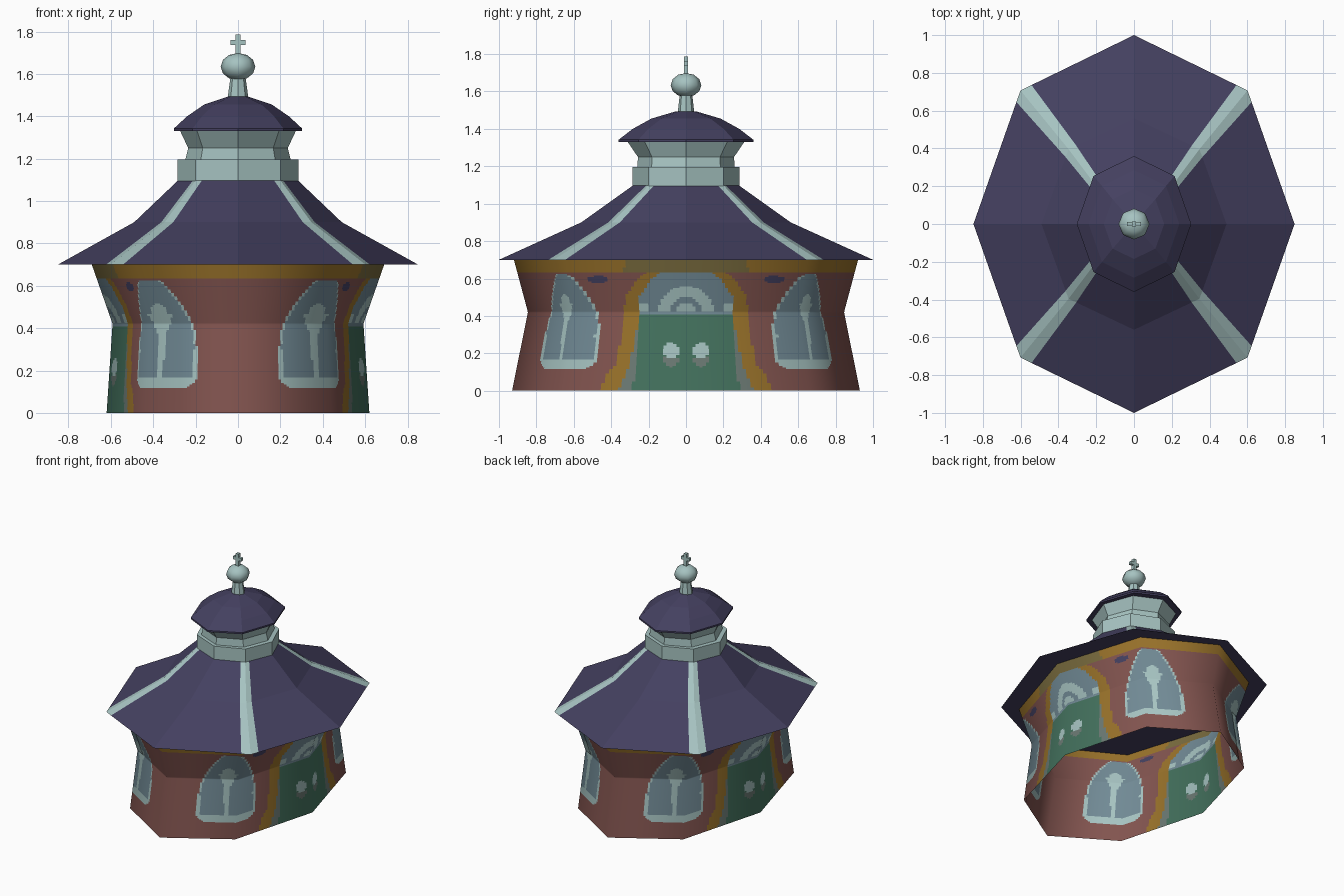
import bpy, bmesh, math

if "Cube" in bpy.data.objects:
    bpy.data.objects.remove(bpy.data.objects["Cube"])


def mat(name, r, g, b):
    m = bpy.data.materials.new(name)
    lin = [((c / 255 + 0.055) / 1.055) ** 2.4 for c in (r, g, b)]
    m.diffuse_color = (*lin, 1)
    m.use_nodes = True
    m.node_tree.nodes["Principled BSDF"].inputs["Base Color"].default_value = m.diffuse_color
    return m


BRICK = mat("brick red", 130, 84, 79)
PALE = mat("pale mint", 166, 195, 193)
SLATE = mat("slate blue glass", 113, 138, 149)
GOLD = mat("gold trim", 153, 114, 42)
OLIVE = mat("olive trim", 122, 108, 62)
GREEN = mat("door green", 68, 114, 94)
GREY = mat("grey green", 108, 122, 116)
ROOF = mat("dark violet", 68, 64, 96)


def finish(name, bm, mats, fix=True):
    if fix:
        bmesh.ops.recalc_face_normals(bm, faces=bm.faces)
    me = bpy.data.meshes.new(name)
    bm.to_mesh(me)
    bm.free()
    for m in mats:
        me.materials.append(m)
    ob = bpy.data.objects.new(name, me)
    bpy.context.collection.objects.link(ob)
    return ob


def ring(rx, ry, z, n=8):
    return [(rx * math.cos(2 * math.pi * i / n), ry * math.sin(2 * math.pi * i / n), z)
            for i in range(n)]


def loft(name, rings, m, n=8, smooth=False):
    """Closed stack of elliptical n-sided rings."""
    bm = bmesh.new()
    rows = [[bm.verts.new(p) for p in ring(*r, n)] for r in rings]
    for a, b in zip(rows, rows[1:]):
        for i in range(n):
            bm.faces.new((a[i], a[(i + 1) % n], b[(i + 1) % n], b[i]))
    bm.faces.new(rows[0][::-1])
    bm.faces.new(rows[-1])
    ob = finish(name, bm, [m])
    if smooth:
        ob.data.polygons.foreach_set("use_smooth", [True] * len(ob.data.polygons))
    return ob


def interp(pts, t):
    for (t0, v0), (t1, v1) in zip(pts, pts[1:]):
        if t <= t1:
            return v0 + (v1 - v0) * (t - t0) / (t1 - t0)
    return pts[-1][1]


# ---- walls: fine grid on an eight-sided flared shell, painted by rule
RX = [(0, 0.62), (0.42, 0.592), (0.7, 0.69)]
RY = [(0, 0.93), (0.42, 0.845), (0.7, 0.92)]
WIN = [(0.12, 0.17), (0.16, 0.225), (0.25, 0.225), (0.38, 0.2), (0.5, 0.155),
       (0.6, 0.09), (0.64, 0.04)]
ARCH = [(0, 0.40), (0.1, 0.35), (0.3, 0.30), (0.5, 0.285), (0.6, 0.22), (0.66, 0.12)]
MATS = [BRICK, PALE, SLATE, GOLD, OLIVE, GREEN, GREY, ROOF]


def paint(x, y, z):
    ax, ay = abs(x), abs(y)
    k = math.sqrt(0.5)
    cx, cy = interp(RX, z) * k, interp(RY, z) * k
    # cornice band
    if z > 0.635:
        return 4 if ay < 0.33 and ax > cx else 3
    # doorway on both long sides
    if ay < cy:
        if (ay - 0.47) ** 2 / 0.055 ** 2 + (z - 0.595) ** 2 / 0.02 ** 2 < 1:
            return 7
        inner = interp(ARCH, z) - 0.035
        if ay < inner:
            if z < 0.41:
                if math.hypot(ay - 0.08, z - 0.215) < 0.042:
                    return 1
                if math.hypot(ay - 0.08, z - 0.165) < 0.038:
                    return 6
                return 5 if ay < 0.285 - 0.1 * z else 6
            d = math.hypot(ay, z - 0.41)
            fan = d < 0.06 or 0.09 < d < 0.15 or (ay > 0.2 and z < 0.47)
            return 1 if fan and z > 0.425 else 2
        if ay < inner + (0.10 if z < 0.12 else 0.075):
            return 3
    # bell-shaped window wrapped round each diagonal corner
    s = math.hypot(ax - cx, ay - cy) * (1 if ay > cy else -1)
    u = abs(s - 0.055)
    if 0.12 < z < 0.625:
        w = interp(WIN, z)
        if u < w:
            if z < 0.17 or (z < 0.3 and u > w - 0.03) or u > w - 0.012:
                return 1
            m = abs(s - 0.07)
            if (z < 0.4 and m < 0.02) or (0.37 < z < 0.47 and m < 0.02 + (z - 0.37) * 0.5) \
                    or math.hypot(m, z - 0.47) < 0.045:
                return 1
            return 2
    return 0


COLS, ROWS = 36, 84
bm = bmesh.new()
rows = []
for j in range(ROWS + 1):
    z = 0.7 * j / ROWS
    c = ring(interp(RX, z), interp(RY, z), z)
    rows.append([bm.verts.new([p + (q - p) * t / COLS for p, q in zip(c[i], c[(i + 1) % 8])])
                 for i in range(8) for t in range(COLS)])
N = 8 * COLS
for a, b in zip(rows, rows[1:]):
    for i in range(N):
        f = bm.faces.new((a[i], a[(i + 1) % N], b[(i + 1) % N], b[i]))
        f.material_index = paint(*f.calc_center_median())
        f.smooth = True
walls = finish("walls", bm, MATS, fix=False)
# soft shading round the corners
nrm = []
for v in walls.data.vertices:
    x, y, z = v.co
    nx, ny = x / interp(RX, z) ** 2, y / interp(RY, z) ** 2
    l = math.hypot(nx, ny)
    nz = 0.1 if z < 0.42 else -0.3
    h = math.sqrt(1 + nz * nz)
    nrm.append((nx / l / h, ny / l / h, nz / h))
walls.data.normals_split_custom_set_from_vertices(nrm)

# ---- main roof with pale strips along the four diagonal ridges
LEVELS = [(0.85, 1.0, 0.70, 0.065), (0.49, 0.56, 0.90, 0.045), (0.28, 0.28, 1.10, 0.032)]
bm = bmesh.new()
rows = []
for rx, ry, z, w in LEVELS:
    c = ring(rx, ry, z)
    pts = []
    for i in range(8):
        def toward(k):
            d = math.dist(c[i], c[k % 8])
            return [p + (q - p) * w / d for p, q in zip(c[i], c[k % 8])]
        pts += [toward(i - 1), c[i], toward(i + 1)] if i % 2 else [c[i]]
    rows.append([bm.verts.new(p) for p in pts])
N = len(rows[0])
for a, b in zip(rows, rows[1:]):
    for i in range(N):
        f = bm.faces.new((a[i], a[(i + 1) % N], b[(i + 1) % N], b[i]))
        f.material_index = 1 if i % 4 in (1, 2) else 0
bm.faces.new(rows[0][::-1])
finish("main_roof", bm, [ROOF, PALE])

# ---- lantern and dome
loft("lantern_base", [(0.285, 0.285, 1.08), (0.285, 0.285, 1.195)], PALE)
loft("lantern_neck", [(0.25, 0.26, 1.19), (0.235, 0.257, 1.25), (0.275, 0.315, 1.335)], PALE)
loft("dome", [(0.303, 0.36, 1.33), (0.303, 0.36, 1.342), (0.24, 0.285, 1.40),
              (0.16, 0.185, 1.455), (0.05, 0.06, 1.492), (0.005, 0.005, 1.5)], ROOF)

# ---- finial: stem, ball and cross
loft("finial_stem", [(0.05, 0.045, 1.48), (0.036, 0.034, 1.58)], PALE)
loft("finial_ball", [(0.08 * math.sin(a) + 0.002, 0.08 * math.sin(a) + 0.002,
                      1.634 - 0.064 * math.cos(a))
                     for a in [math.pi * k / 6 for k in range(7)]], PALE, smooth=True)


def box(name, size, z):
    bm = bmesh.new()
    bmesh.ops.create_cube(bm, size=1)
    for v in bm.verts:
        v.co = (v.co.x * size[0], v.co.y * size[1], v.co.z * size[2] + z)
    finish(name, bm, [PALE])


box("cross_post", (0.022, 0.024, 0.1), 1.736)
box("cross_arm", (0.072, 0.022, 0.022), 1.748)
